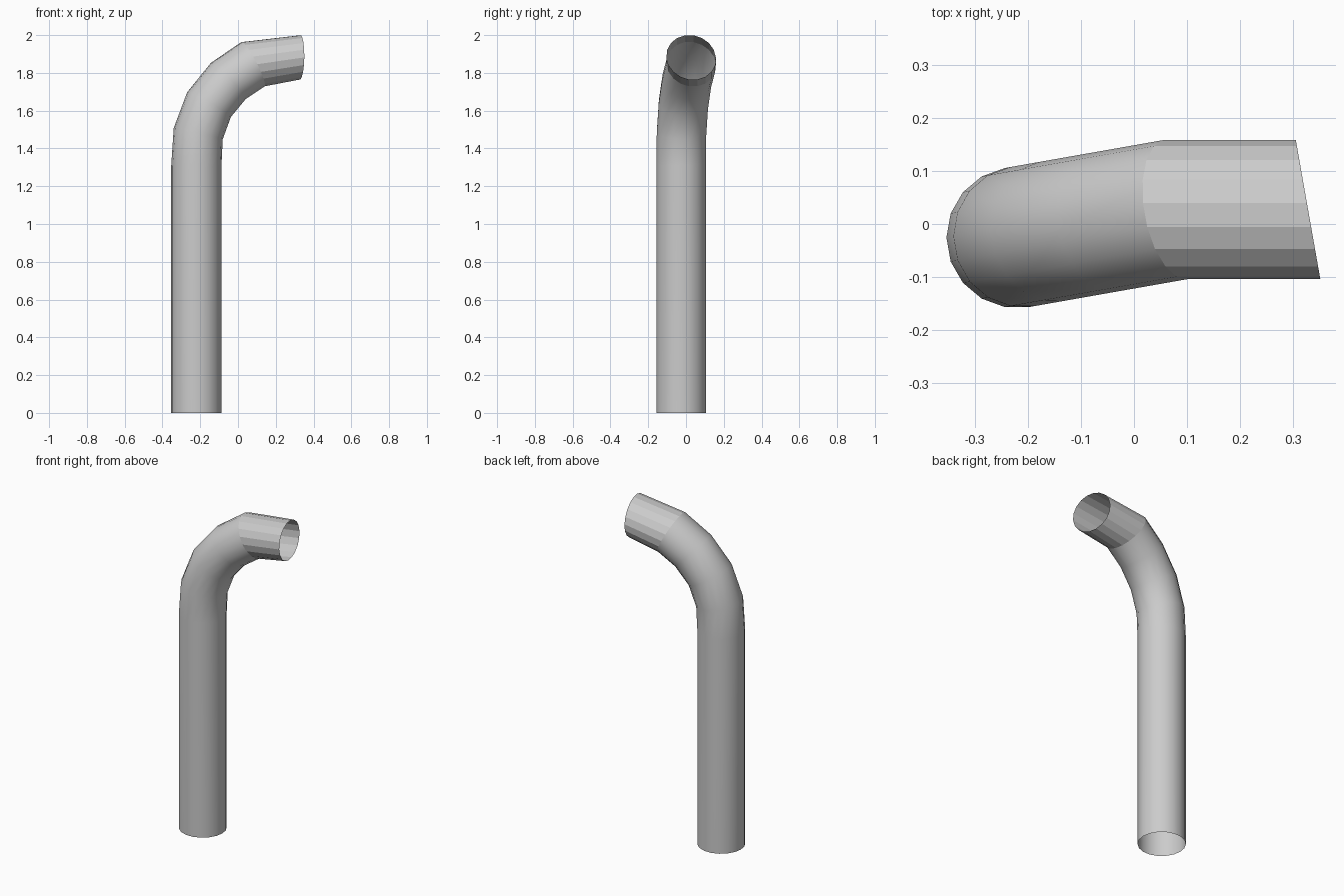
import bpy, bmesh
from math import radians, tan, cos, sin
from mathutils import Matrix, Vector

if "Cube" in bpy.data.objects:
    bpy.data.objects.remove(bpy.data.objects["Cube"])

SIDES, RADIUS = 18, 0.133
BASE = Vector((-0.2205, -0.0255, 0))
HEADING = radians(10)                      # plan direction of the bend
FORWARD = Vector((cos(HEADING), sin(HEADING), 0))
AXIS = Vector((-sin(HEADING), cos(HEADING), 0))

# rings along the pipe: (distance along heading, height, tilt in degrees)
STATIONS = [(0, 0, 0), (0, 1.31, 0), (0.010, 1.478, 13), (0.068, 1.632, 30),
            (0.1715, 1.757, 47), (0.3046, 1.846, 63)]


def ring(dist, z, tilt):
    """Round cross-section, tipped over toward the heading."""
    centre = BASE + FORWARD * dist + Vector((0, 0, z))
    turn = Matrix.Rotation(radians(tilt), 3, AXIS)
    return [centre + turn @ Vector((RADIUS * cos(radians(a)), RADIUS * sin(radians(a)), 0))
            for a in range(0, 360, 360 // SIDES)]


rings = [ring(*s) for s in STATIONS]

# spout: last ring slid along x onto an upright end plane
rings.append([Vector((0.328 - tan(HEADING) * (p.y - 0.0275), p.y, p.z + 0.036)) for p in rings[-1]])

# skin the rings; both ends stay open
bm = bmesh.new()
loops = [[bm.verts.new(p) for p in r] for r in rings]
for k, (lo, hi) in enumerate(zip(loops, loops[1:])):
    for i in range(SIDES):
        j = (i + 1) % SIDES
        face = bm.faces.new((lo[i], lo[j], hi[j], hi[i]))
        face.smooth = k < len(loops) - 2   # spout is flat shaded
mesh = bpy.data.meshes.new("bent_pipe")
bm.to_mesh(mesh)
bm.free()
pipe = bpy.data.objects.new("bent_pipe", mesh)
bpy.context.collection.objects.link(pipe)
